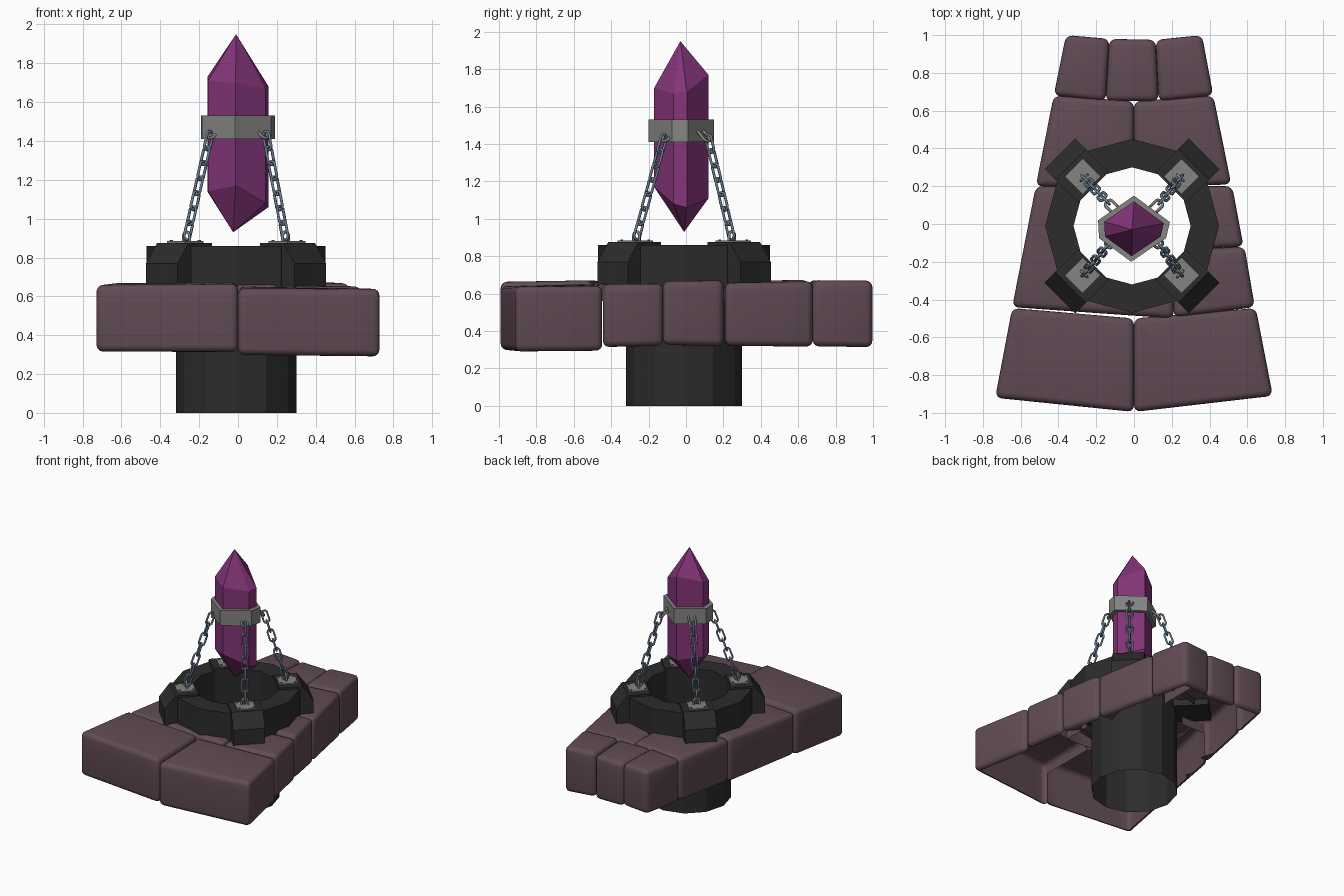
import bpy, bmesh, random
from math import sin, cos, pi, radians
from mathutils import Vector

if "Cube" in bpy.data.objects:
    bpy.data.objects.remove(bpy.data.objects["Cube"])

random.seed(4)
C = Vector((-0.01, -0.01, 0))          # axis of the well


def material(name, rgb):
    m = bpy.data.materials.new(name)
    m.diffuse_color = (*rgb, 1)
    m.use_nodes = True
    m.node_tree.nodes["Principled BSDF"].inputs["Base Color"].default_value = m.diffuse_color
    return m


STONE = material("stone", (0.12, 0.07, 0.09))
IRON = material("dark_iron", (0.025, 0.025, 0.025))
CRYSTAL = material("crystal", (0.23, 0.035, 0.19))
STEEL = material("blue_steel", (0.14, 0.2, 0.27))
GREY = material("grey_metal", (0.23, 0.23, 0.22))


def finish(name, bm, mat, smooth=False):
    bm.normal_update()
    me = bpy.data.meshes.new(name)
    for f in bm.faces:
        f.smooth = smooth
    bm.to_mesh(me)
    bm.free()
    me.materials.append(mat)
    ob = bpy.data.objects.new(name, me)
    bpy.context.collection.objects.link(ob)
    return ob


def skin(bm, rings, loop=False):
    """Join vertex rings of equal length with quads."""
    vs = [[bm.verts.new(p) for p in r] for r in rings]
    pairs = list(zip(vs, vs[1:])) + ([(vs[-1], vs[0])] if loop else [])
    for a, b in pairs:
        for i in range(len(a)):
            j = (i + 1) % len(a)
            bm.faces.new((a[i], a[j], b[j], b[i]))
    return vs


def prism(bm, low, high):
    vs = skin(bm, [low, high])
    bm.faces.new(vs[0][::-1])
    bm.faces.new(vs[1])


def wires(name, paths, radius, mat, cyclic):
    """Round rods along point paths, converted to one mesh."""
    cu = bpy.data.curves.new(name, 'CURVE')
    cu.dimensions = '3D'
    cu.bevel_depth = radius
    cu.bevel_resolution = 1
    for pts in paths:
        s = cu.splines.new('POLY')
        s.points.add(len(pts) - 1)
        for p, q in zip(s.points, pts):
            p.co = (*q, 1)
        s.use_cyclic_u = cyclic
        s.use_smooth = True
    cu.materials.append(mat)
    ob = bpy.data.objects.new(name, cu)
    bpy.context.collection.objects.link(ob)
    bpy.ops.object.select_all(action='DESELECT')
    ob.select_set(True)
    bpy.context.view_layer.objects.active = ob
    bpy.ops.object.convert(target='MESH')


# Paving stones: rounded blocks, hollow underneath, cut away around the well
def outer(c):
    return abs(c.x) > 0.73 - 0.193 * (c.y + 0.92) - 0.06 or c.y < -0.88 or c.y > 0.92


def stone(name, outline, z0, z1):
    bm = bmesh.new()
    prism(bm, [(x, y, z0 + random.uniform(-.008, .008)) for x, y in outline],
          [(x, y, z1 + random.uniform(-.008, .008)) for x, y in outline])
    bmesh.ops.bevel(bm, geom=bm.edges[:], offset=0.035, segments=4,
                    profile=0.5, affect='EDGES')
    cuts = [((0, 0, 0.56), (0, 0, 1))]
    dirs = [Vector((cos(radians(a)), sin(radians(a)), 0)) for a in range(15, 375, 30)]
    if min(Vector(p).length for p in outline) < 0.62:
        cuts += [(C + d * 0.34, d) for d in dirs]
    for co, no in cuts:
        bmesh.ops.bisect_plane(bm, geom=bm.verts[:] + bm.edges[:] + bm.faces[:],
                               plane_co=co, plane_no=no)
    gone = []
    for f in bm.faces:
        c = f.calc_center_median()
        in_well = all((c - C).dot(d) < 0.341 for d in dirs)
        if in_well or (c.z < 0.56 and not outer(c)):
            gone.append(f)
    bmesh.ops.delete(bm, geom=gone, context='FACES')
    finish(name, bm, STONE, True)


stone("front_stone_left", [(-.735, -.92), (0, -.995), (0, -.5), (-.645, -.445)], .32, .665)
stone("front_stone_right", [(0, -.995), (.735, -.91), (.645, -.445), (0, -.5)], .295, .645)
stone("middle_stone_left", [(-.645, -.44), (.21, -.5), (.21, .2), (-.52, .2)], .32, .66)
stone("middle_stone_right_a", [(.21, -.495), (.64, -.44), (.585, -.12), (.21, -.14)], .32, .655)
stone("middle_stone_right_b", [(.21, -.14), (.58, -.12), (.52, .2), (.21, .2)], .32, .665)
stone("rear_stone_left", [(-.52, .2), (0, .19), (0, .65), (-.425, .68)], .325, .67)
stone("rear_stone_right", [(0, .19), (.515, .21), (.42, .68), (0, .65)], .32, .66)
stone("back_stone_left", [(-.425, .68), (-.15, .65), (-.13, .98), (-.36, 1.0)], .325, .665)
stone("back_stone_middle", [(-.15, .65), (.13, .65), (.115, .975), (-.13, .98)], .32, .66)
stone("back_stone_right", [(.13, .65), (.42, .68), (.36, 1.0), (.115, .975)], .32, .665)

# Well: twelve-sided open tube with a thick rim
bm = bmesh.new()
skin(bm, [[C + Vector((r * cos(i * pi / 6), r * sin(i * pi / 6), z)) for i in range(12)]
          for r, z in ((.46, .62), (.46, .86), (.31, .86), (.31, 0))])
finish("well_tube", bm, IRON)

# Crystal outline, shared with its collar
HEX = [(0, .15), (.19, .01), (.17, -.075), (-.015, -.2), (-.185, -.075), (-.19, .02)][::-1]
MID = Vector((0, -.025, 0))


def hex_ring(scale, zs):
    return [MID + (Vector((x, y, 0)) - MID) * scale + Vector((0, 0, z))
            for (x, y), z in zip(HEX, zs)]


bm = bmesh.new()
rings = skin(bm, [hex_ring(.83, (1.14, 1.14, 1.17, 1.08, 1.06, 1.11)),
                  hex_ring(.83, (1.73, 1.71, 1.70, 1.67, 1.68, 1.77))])
for ring, tip in zip(rings, ((-.025, -.01, .93), (-.01, -.03, 1.95))):
    t = bm.verts.new(tip)
    for i in range(6):
        bm.faces.new((ring[i], ring[(i + 1) % 6], t))
bmesh.ops.recalc_face_normals(bm, faces=bm.faces[:])
finish("crystal", bm, CRYSTAL)

bm = bmesh.new()
skin(bm, [hex_ring(s, [z] * 6) for s, z in
          ((1, 1.41), (1, 1.53), (.82, 1.53), (.82, 1.41))], loop=True)
bmesh.ops.recalc_face_normals(bm, faces=bm.faces[:])
finish("crystal_collar", bm, GREY)

# Four corners: buttress, anchor plate, staples and chain
up = Vector((0, 0, 1))
for k, corner in enumerate(("rear_right", "rear_left", "front_left", "front_right")):
    a = pi / 4 + k * pi / 2
    d = Vector((cos(a), sin(a), 0))
    t = Vector((-sin(a), cos(a), 0))

    def at(r, s, z):
        return C + d * r + t * s + up * z

    bm = bmesh.new()
    side = ((.29, .62), (.54, .62), (.54, .77), (.46, .875), (.29, .875))
    prism(bm, [at(r, -.115, z) for r, z in side], [at(r, .115, z) for r, z in side])
    bmesh.ops.recalc_face_normals(bm, faces=bm.faces[:])
    finish("buttress_" + corner, bm, IRON)

    bm = bmesh.new()
    square = [(-1, -1), (1, -1), (1, 1), (-1, 1)]
    prism(bm, *[[at(.37 + .067 * i, .067 * j, z) for i, j in square] for z in (.87, .884)])
    for i, j in square:                                     # rivets
        prism(bm, *[[at(.37 + .051 * i, .051 * j, z) +
                     Vector((cos(n * pi / 3), sin(n * pi / 3), 0)) * .008 for n in range(6)]
                    for z in (.88, .89)])
    bmesh.ops.recalc_face_normals(bm, faces=bm.faces[:])
    finish("anchor_plate_" + corner, bm, GREY)

    top = Vector((.125 * (1 if d.x > 0 else -1), .1 * (1 if d.y > 0 else -1), 1.44))
    slant = (d - up * .9).normalized()

    def staple(base, axis, length):
        arc = [base + axis * (length + .022 * sin(n * pi / 6)) + t * .022 * cos(n * pi / 6)
               for n in range(7)]
        return [base + t * .022] + arc + [base - t * .022]

    wires("staples_" + corner, [staple(at(.36, 0, .87), up, .04),
                                staple(top - slant * .045, slant, .06)], .008, GREY, False)

    # Chain of alternating oval links
    start, end = at(.36, 0, .90), top + d * .025 - up * .0
    run = end - start
    u = run.normalized()
    links = []
    count = 7
    for i in range(count):
        mid = start + run * ((i + .5) / count)
        flat = u.cross(t) if i % 2 == 0 else t
        oval = []
        for n in range(12):
            b = (n + .5) * pi / 6
            shift = .028 if cos(b) > 0 else -.028
            oval.append(mid + u * (shift + .022 * cos(b)) + flat * .022 * sin(b))
        links.append(oval)
    wires("chain_" + corner, links, .0075, STEEL, True)
